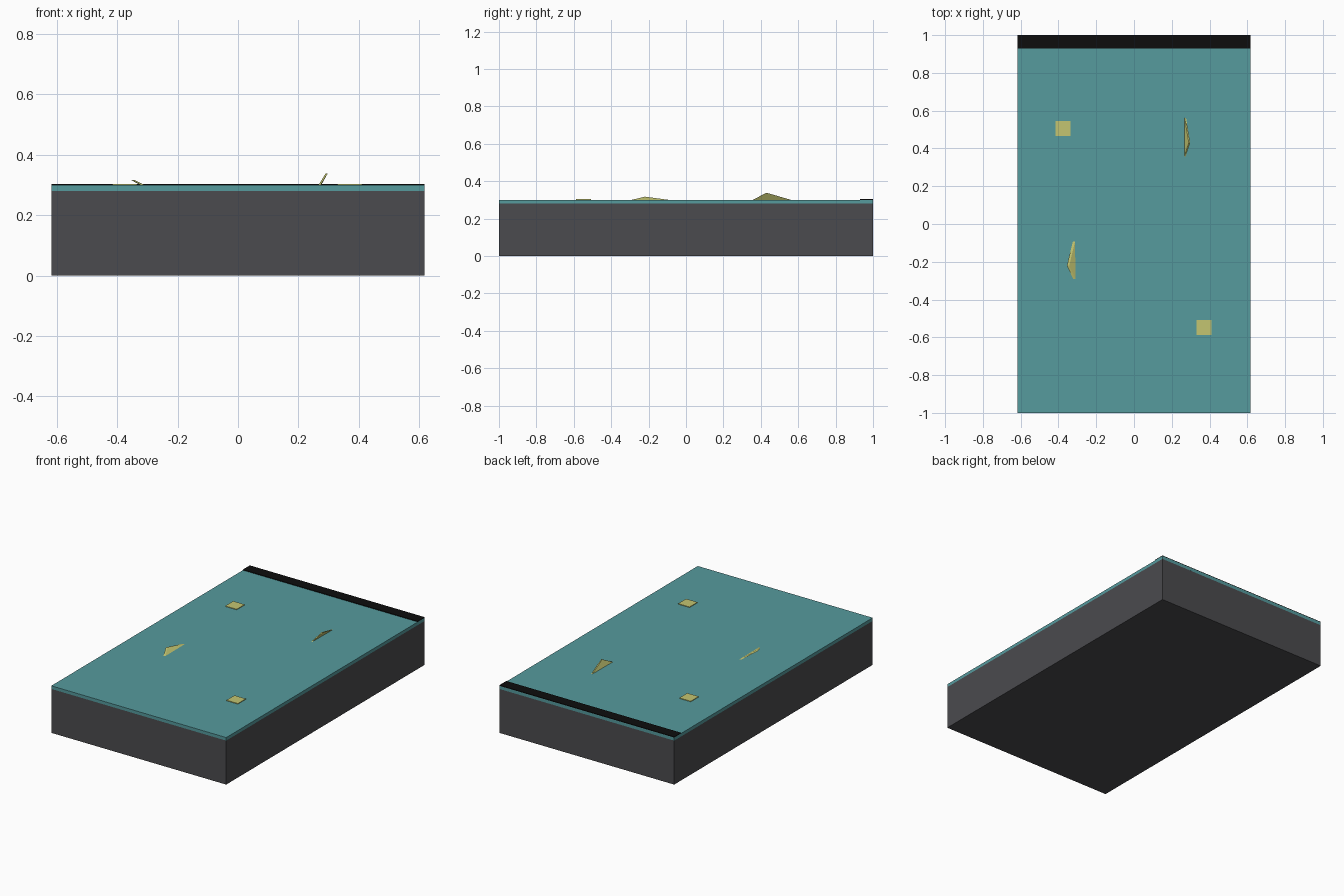
import bpy, bmesh
from mathutils import Vector

if "Cube" in bpy.data.objects:
    bpy.data.objects.remove(bpy.data.objects["Cube"])


def material(name, rgb):
    m = bpy.data.materials.new(name)
    m.diffuse_color = (*rgb, 1)
    m.use_nodes = True
    m.node_tree.nodes["Principled BSDF"].inputs["Base Color"].default_value = m.diffuse_color
    return m


GREY = material("dark grey", (0.07, 0.07, 0.077))
TEAL = material("teal", (0.092, 0.325, 0.34))
BLACK = material("black", (0.004, 0.004, 0.004))
YELLOW = material("pale yellow", (0.55, 0.56, 0.165))


def finish(name, bm, mat):
    bmesh.ops.recalc_face_normals(bm, faces=bm.faces[:])
    me = bpy.data.meshes.new(name)
    bm.to_mesh(me)
    bm.free()
    me.materials.append(mat)
    bpy.context.collection.objects.link(bpy.data.objects.new(name, me))


def box(name, lo, hi, mat):
    lo, hi = Vector(lo), Vector(hi)
    bm = bmesh.new()
    bmesh.ops.create_cube(bm, size=1)
    bmesh.ops.scale(bm, vec=hi - lo, verts=bm.verts[:])
    bmesh.ops.translate(bm, vec=(lo + hi) / 2, verts=bm.verts[:])
    finish(name, bm, mat)


def shard(name, outline, thickness):
    """Thin leaning triangle, thickened sideways along x."""
    bm = bmesh.new()
    face = bm.faces.new([bm.verts.new(p) for p in outline])
    ext = bmesh.ops.extrude_face_region(bm, geom=[face], use_keep_orig=True)
    new = [v for v in ext["geom"] if isinstance(v, bmesh.types.BMVert)]
    bmesh.ops.translate(bm, vec=(thickness, 0, 0), verts=new)
    finish(name, bm, YELLOW)


W = 0.617
# Ground block, surface slab and far edge strip
box("base_block", (-W, -1, 0), (W, 1, 0.28), GREY)
box("surface_slab", (-W, -1, 0.28), (W, 1, 0.3), TEAL)
box("edge_strip", (-W, 0.93, 0.3), (W, 1, 0.304), BLACK)

# Flat square markers
for i, (x, y) in enumerate([(-0.375, 0.505), (0.37, -0.547)]):
    box(f"square_marker_{i + 1}", (x - 0.04, y - 0.04, 0.298),
        (x + 0.04, y + 0.04, 0.304), YELLOW)

# Half-buried leaning shards
shard("right_shard", [(0.266, 0.355, 0.299), (0.268, 0.565, 0.299), (0.29, 0.43, 0.338)], 0.007)
shard("left_shard", [(-0.32, -0.295, 0.299), (-0.322, -0.085, 0.299), (-0.355, -0.22, 0.317)], 0.012)
